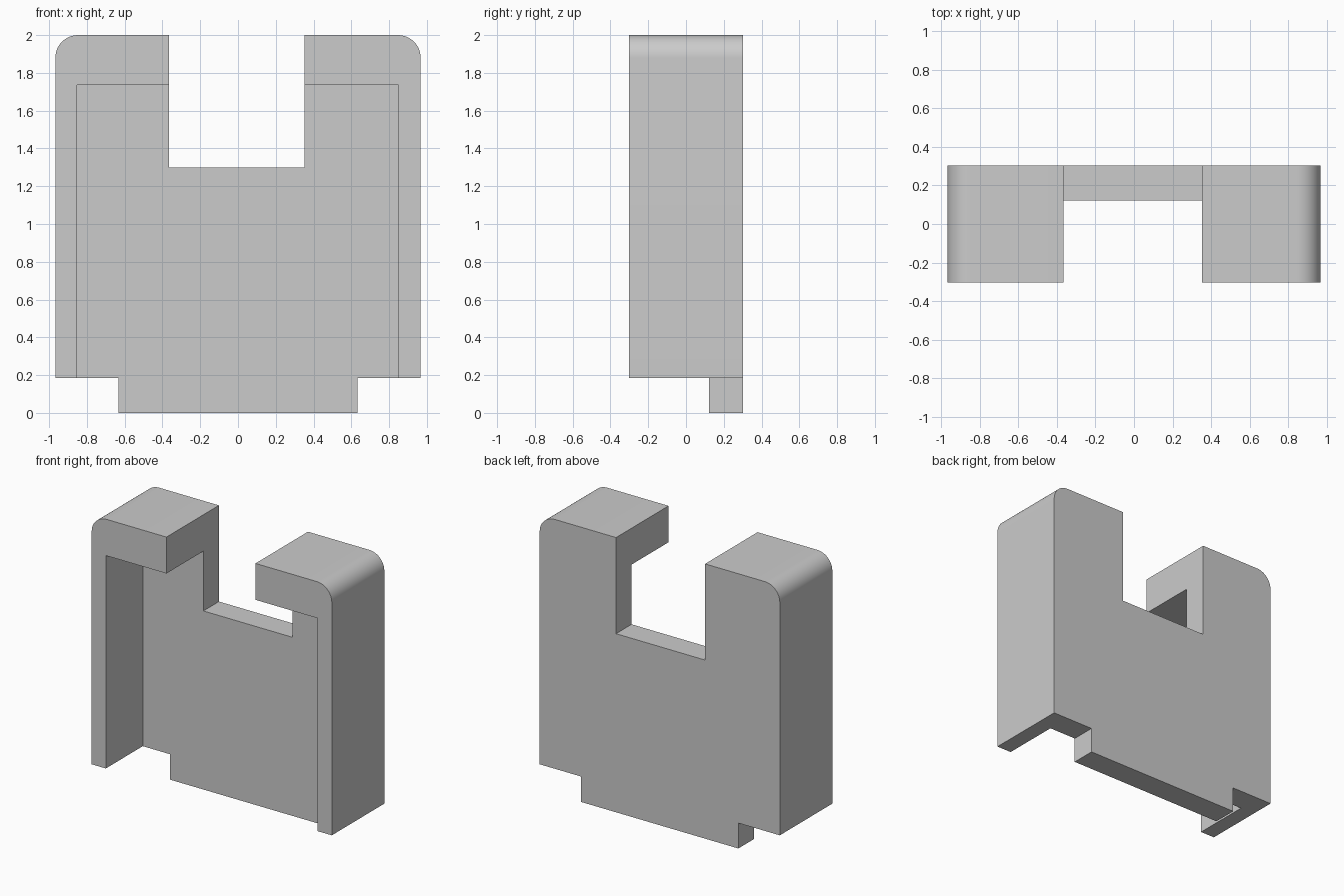
import bpy
import bmesh
from math import cos, sin, pi, radians

cube = bpy.data.objects.get("Cube")
if cube:
    bpy.data.objects.remove(cube, do_unlink=True)

SIDE, TOP, RADIUS, DEPTH = 0.967, 2.0, 0.12, 0.302
FOOT, TAB, FLOOR = 0.185, 0.633, 1.30
NOTCH_L, NOTCH_R = 0.352, -0.365

grey = bpy.data.materials.new("plain grey")
grey.use_nodes = True
colour = (0.6, 0.6, 0.6, 1)
grey.diffuse_color = colour
grey.node_tree.nodes["Principled BSDF"].inputs["Base Color"].default_value = colour


def corner(sign, steps=12):
    """Rounded top corner, listed from the side to the top."""
    return [(sign * (SIDE - RADIUS + RADIUS * cos(a)), TOP - RADIUS + RADIUS * sin(a))
            for a in (i * pi / 2 / steps for i in range(steps + 1))]


def extrude_profile(name, outline, y0, y1):
    """Solid made from an x-z outline pushed along y."""
    bm = bmesh.new()
    face = bm.faces.new([bm.verts.new((x, y0, z)) for x, z in outline])
    new = bmesh.ops.extrude_face_region(bm, geom=[face])["geom"]
    verts = [g for g in new if isinstance(g, bmesh.types.BMVert)]
    bmesh.ops.translate(bm, verts=verts, vec=(0, y1 - y0, 0))
    bmesh.ops.recalc_face_normals(bm, faces=bm.faces)
    mesh = bpy.data.meshes.new(name)
    bm.to_mesh(mesh)
    bm.free()
    mesh.materials.append(grey)
    obj = bpy.data.objects.new(name, mesh)
    bpy.context.collection.objects.link(obj)
    return obj


# Full-depth body: bottom tab, rounded shoulders and top notch
outline = [(-TAB, 0), (TAB, 0), (TAB, FOOT), (SIDE, FOOT)]
outline += corner(1)
outline += [(NOTCH_L, TOP), (NOTCH_L, FLOOR), (NOTCH_R, FLOOR), (NOTCH_R, TOP)]
outline += corner(-1)[::-1]
outline += [(-SIDE, FOOT), (-TAB, FOOT)]
body = extrude_profile("bracket_body", outline, -DEPTH, DEPTH)

# Front recess, open at the bottom, leaving a thin back plate and a rim
recess = extrude_profile("recess_cutter",
                         [(-0.853, -0.2), (0.85, -0.2), (0.85, 1.735), (-0.853, 1.735)],
                         -0.6, 0.123)
recess.hide_render = True

bpy.ops.object.select_all(action="DESELECT")
bpy.context.view_layer.objects.active = body
body.select_set(True)
cut = body.modifiers.new("recess", "BOOLEAN")
cut.operation = "DIFFERENCE"
cut.solver = "EXACT"
cut.object = recess
bpy.ops.object.modifier_apply(modifier=cut.name)
bpy.data.objects.remove(recess, do_unlink=True)

# Smooth the rounded shoulders, keep the rest crisp
bpy.ops.object.shade_smooth_by_angle(angle=radians(30))
